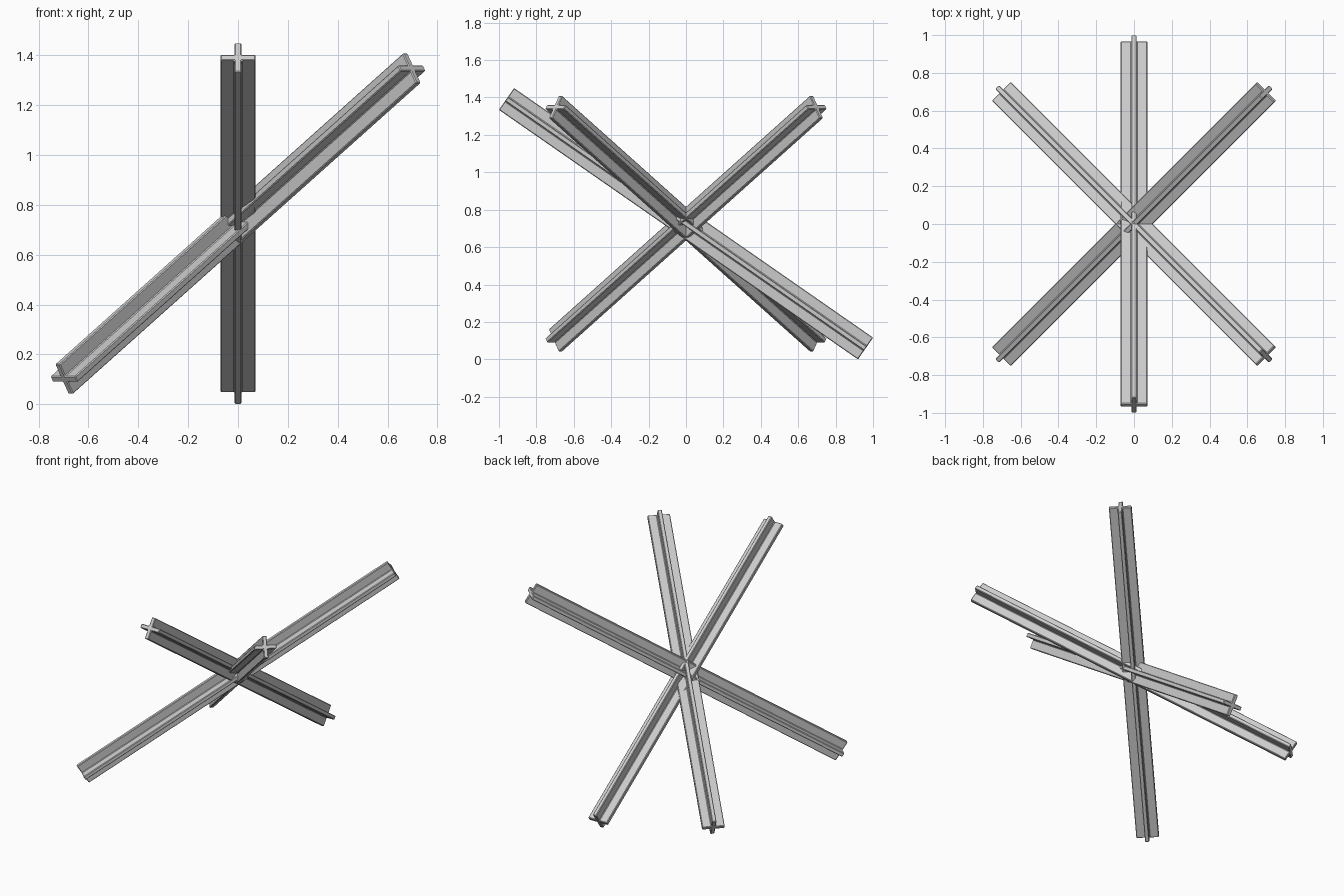
import bpy, bmesh
from math import radians
from mathutils import Matrix, Vector

if "Cube" in bpy.data.objects:
    bpy.data.objects.remove(bpy.data.objects["Cube"])

CENTRE = Vector((0, 0, 0.725))
LENGTH, WIDTH, THICK = 2.338, 0.142, 0.027


def beam(name, heading, slope):
    """Plus-section beam: one extruded cross profile, tilted about the centre."""
    w, t = WIDTH / 2, THICK / 2
    corner = [(w, -t), (w, t), (t, t)]
    bm = bmesh.new()
    verts = []
    for k in range(4):
        turn = Matrix.Rotation(radians(90 * k), 4, 'X')
        verts += [bm.verts.new(turn @ Vector((-LENGTH / 2, a, b))) for a, b in corner]
    face = bm.faces.new(verts)
    res = bmesh.ops.extrude_face_region(bm, geom=[face])
    bmesh.ops.translate(bm, vec=(LENGTH, 0, 0),
                        verts=[v for v in res['geom'] if isinstance(v, bmesh.types.BMVert)])
    bmesh.ops.recalc_face_normals(bm, faces=bm.faces)
    mesh = bpy.data.meshes.new(name)
    bm.to_mesh(mesh)
    bm.free()
    ob = bpy.data.objects.new(name, mesh)
    bpy.context.collection.objects.link(ob)
    ob.matrix_world = (Matrix.Translation(CENTRE) @ Matrix.Rotation(radians(heading), 4, 'Z')
                       @ Matrix.Rotation(radians(-slope), 4, 'Y'))
    # slightly eased steel edges
    bev = ob.modifiers.new("edge_bevel", 'BEVEL')
    bev.width, bev.segments = 0.004, 1
    bev.limit_method = 'ANGLE'
    return ob


# three crossed beams; each rises toward its heading
beam("front_beam", -90, 34.8)
beam("right_back_beam", 45, 32.3)
beam("right_front_beam", -45, 32.3)
